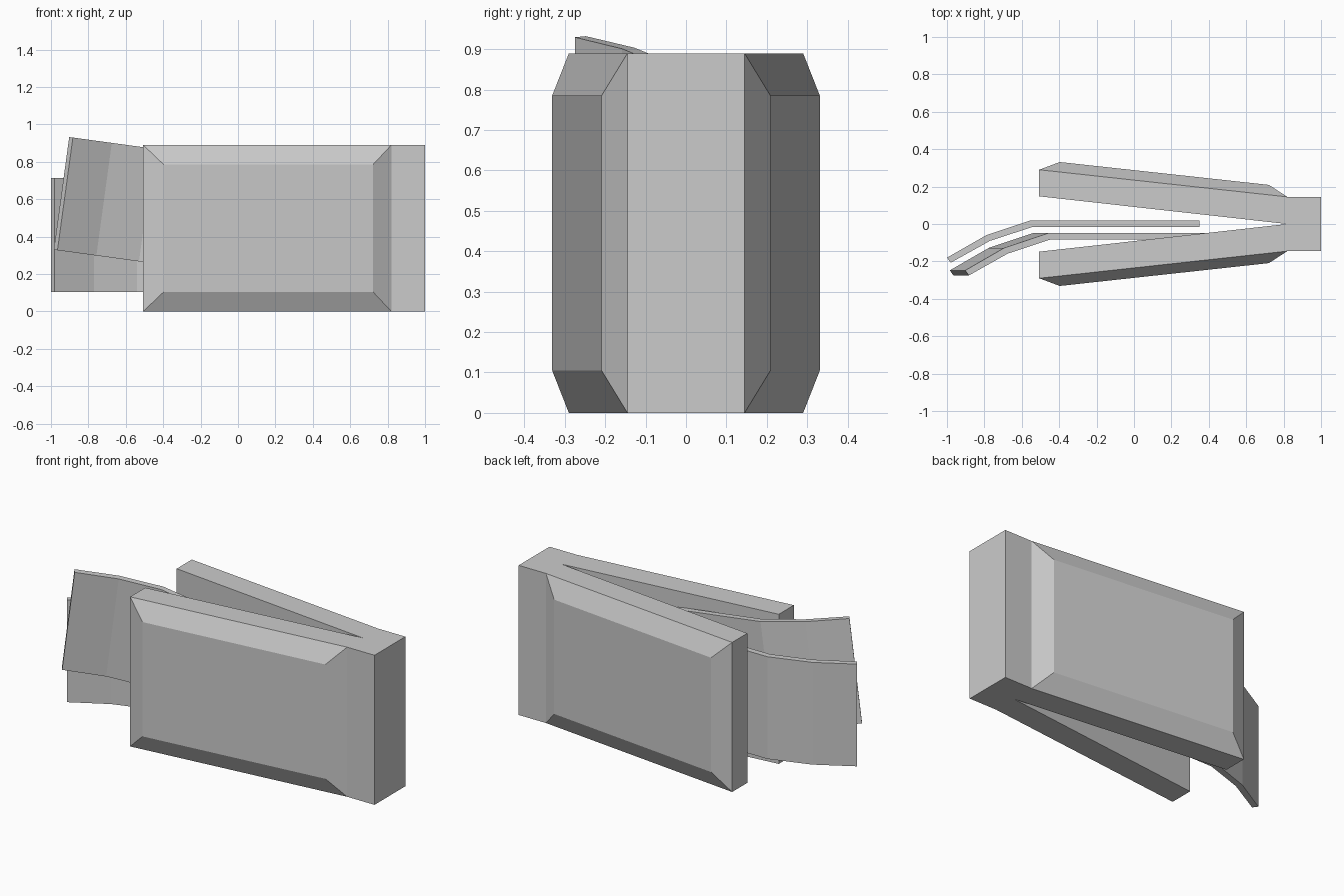
import bpy, bmesh
from math import radians
from mathutils import Matrix, Vector

cube = bpy.data.objects.get("Cube")
if cube:
    bpy.data.objects.remove(cube, do_unlink=True)

grey = bpy.data.materials.new("light_grey")
grey.use_nodes = True
colour = (0.6, 0.6, 0.6, 1)
grey.diffuse_color = colour
grey.node_tree.nodes["Principled BSDF"].inputs["Base Color"].default_value = colour


def prism(outline, bottom, top):
    """Upright prism over a plan outline."""
    bm = bmesh.new()
    base = bm.faces.new([bm.verts.new((x, y, bottom)) for x, y in outline])
    result = bmesh.ops.extrude_face_region(bm, geom=[base], use_keep_orig=True)
    raised = [v for v in result["geom"] if isinstance(v, bmesh.types.BMVert)]
    bmesh.ops.translate(bm, verts=raised, vec=(0, 0, top - bottom))
    bmesh.ops.recalc_face_normals(bm, faces=bm.faces)
    return bm


def add_object(name, bm):
    mesh = bpy.data.meshes.new(name)
    bm.to_mesh(mesh)
    bm.free()
    mesh.materials.append(grey)
    obj = bpy.data.objects.new(name, mesh)
    bpy.context.collection.objects.link(obj)
    return obj


# Folded cover: two flaps meeting at a square spine
half = [(0.82, 0), (-0.507, 0.148), (-0.507, 0.29), (0.82, 0.145), (1, 0.145)]
cover = prism(half + [(x, -y) for x, y in reversed(half[1:])], 0, 0.89)

# Raised padded panel on the outside of each flap
panels = [f for f in cover.faces
          if abs(f.normal.y) > 0.9 and f.calc_center_median().x < 0.5
          and abs(f.calc_center_median().y) > 0.15]
bmesh.ops.inset_individual(cover, faces=panels, thickness=0.105, depth=0.053,
                           use_even_offset=True)
add_object("wallet_cover", cover)

# Two curled notes, the front one tilted
back_edge = [(-1, -0.18), (-0.79, -0.06), (-0.55, 0.02), (0.35, 0.02)]
front_edge = [(0.35, -0.015), (-0.54, -0.015), (-0.77, -0.09), (-0.98, -0.207)]
add_object("back_note", prism(back_edge + front_edge, 0.105, 0.713))

front_note = prism(back_edge + front_edge, 0.105, 0.713)
pivot = Vector((-1, 0, 0.105))
front_note.transform(Matrix.Translation((-0.985, -0.068, 0.33))
                     @ Matrix.Rotation(radians(7.8), 4, "Y")
                     @ Matrix.Translation(-pivot))
add_object("front_note", front_note)
